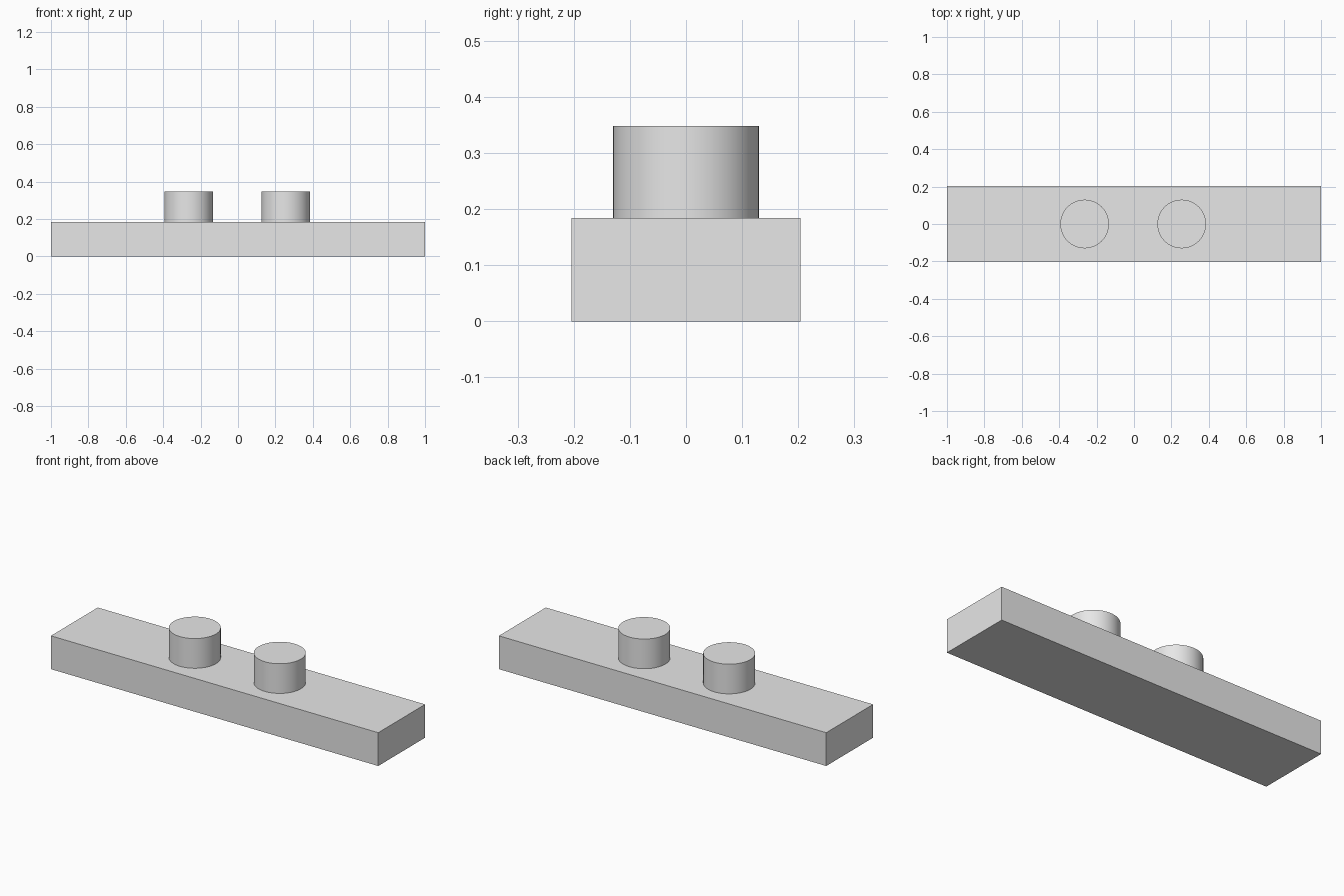
import bpy
import math

default = bpy.data.objects.get("Cube")
if default:
    bpy.data.objects.remove(default, do_unlink=True)

LENGTH, DEPTH, BASE_TOP = 2.0, 0.409, 0.184
PEG_TOP, PEG_RADIUS, PEG_SINK = 0.348, 0.13, 0.02

# Plain grey shared by every part
grey = bpy.data.materials.new("light_grey")
grey.use_nodes = True
colour = (0.8, 0.8, 0.8, 1.0)
grey.diffuse_color = colour
grey.node_tree.nodes["Principled BSDF"].inputs["Base Color"].default_value = colour


def finish(name):
    obj = bpy.context.object
    obj.name = name
    obj.data.materials.append(grey)
    return obj


# Rectangular bar
bpy.ops.mesh.primitive_cube_add(size=1, location=(0, 0, BASE_TOP / 2))
bar = finish("base_bar")
bar.scale = (LENGTH, DEPTH, BASE_TOP)
bpy.ops.object.transform_apply(location=False, rotation=False, scale=True)

# Two round pegs, seated slightly into the bar
for name, x in (("right_peg", -0.264), ("left_peg", 0.255)):
    bottom = BASE_TOP - PEG_SINK
    bpy.ops.mesh.primitive_cylinder_add(
        vertices=64, radius=PEG_RADIUS, depth=PEG_TOP - bottom,
        location=(x, 0, (PEG_TOP + bottom) / 2))
    finish(name)
    bpy.ops.object.shade_smooth_by_angle(angle=math.radians(30))
